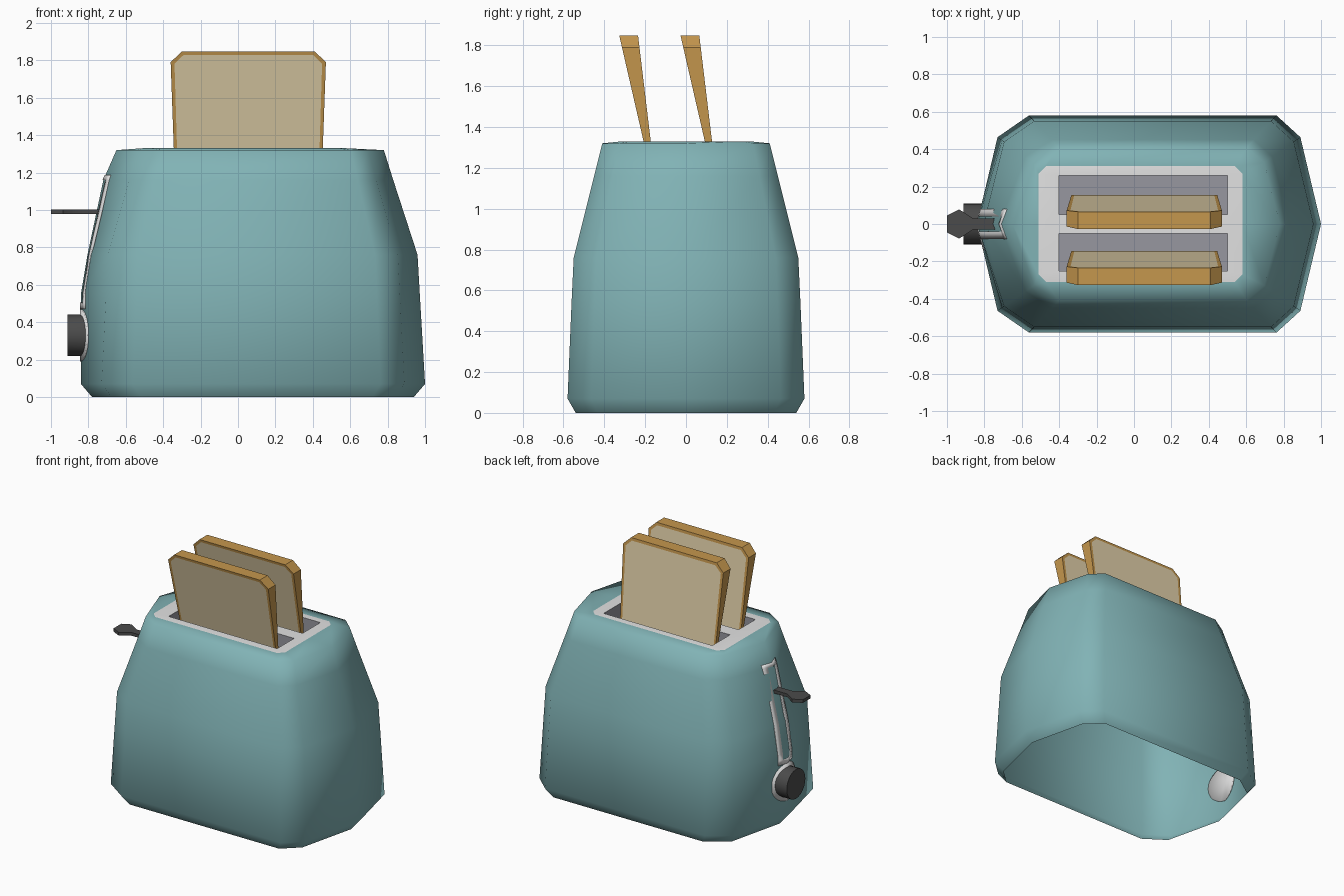
import bpy, bmesh, math

if "Cube" in bpy.data.objects:
    bpy.data.objects.remove(bpy.data.objects["Cube"])


def material(name, rgb):
    m = bpy.data.materials.new(name)
    m.diffuse_color = (*rgb, 1)
    m.use_nodes = True
    m.node_tree.nodes["Principled BSDF"].inputs["Base Color"].default_value = m.diffuse_color
    return m


TEAL = material("teal enamel", (0.22, 0.45, 0.465))
WHITE = material("white trim", (0.76, 0.76, 0.76))
GREY = material("slot grey", (0.31, 0.31, 0.35))
DARK = material("dark plastic", (0.07, 0.07, 0.07))
BREAD = material("bread", (0.76, 0.64, 0.40))
CRUST = material("crust", (0.56, 0.31, 0.075))


def finish(bm, name, mats, angle=40, normals=True):
    if normals:
        bmesh.ops.recalc_face_normals(bm, faces=bm.faces[:])
    me = bpy.data.meshes.new(name)
    bm.to_mesh(me)
    bm.free()
    for m in mats:
        me.materials.append(m)
    ob = bpy.data.objects.new(name, me)
    bpy.context.collection.objects.link(ob)
    bpy.ops.object.select_all(action='DESELECT')
    ob.select_set(True)
    bpy.context.view_layer.objects.active = ob
    bpy.ops.object.shade_smooth_by_angle(angle=math.radians(angle))
    return ob


# Body levels: z, left ridge x, right ridge x, half depth
LEVELS = [(0.0, -0.78, 0.94, 0.54), (0.07, -0.84, 1.0, 0.58),
          (0.55, -0.84, 0.972, 0.56), (0.76, -0.805, 0.96, 0.55),
          (1.16, -0.72, 0.83, 0.45), (1.32, -0.65, 0.78, 0.41)]


def body_ring(z, xl, xr, hy):
    hw = xr - 0.08
    half = [(xr, 0), (0.08 + 0.88 * hw, 0.8 * hy), (0.1 + 0.72 * hw, hy),
            (0.1 - 0.72 * hw, hy), (0.08 - 0.88 * hw, 0.8 * hy), (xl, 0)]
    return [(x, y, z) for x, y in half] + [(x, -y, z) for x, y in half[4:0:-1]]


def wall_x(y, z):
    """x of the left end wall at a given y and z"""
    for a, b in zip(LEVELS, LEVELS[1:]):
        if z <= b[0]:
            t = (z - a[0]) / (b[0] - a[0])
            _, xl, xr, hy = [p + (q - p) * t for p, q in zip(a, b)]
            corner = 0.08 - 0.88 * (xr - 0.08)
            return xl + abs(y) * (corner - xl) / (0.8 * hy)


# Body shell, open below, with trim panel and two slots on top
bm = bmesh.new()
rings = [[bm.verts.new(p) for p in body_ring(*lv)] for lv in LEVELS]
ph = [(0.58, 0), (0.58, 0.27), (0.54, 0.31), (-0.47, 0.31), (-0.51, 0.27), (-0.51, 0)]
panel = ph + [(x, -y) for x, y in ph[4:0:-1]]
rings.append([bm.verts.new((x, y, 1.33)) for x, y in panel])
for a, b in zip(rings, rings[1:]):
    for i in range(10):
        j = (i + 1) % 10
        bm.faces.new((a[i], a[j], b[j], b[i]))


def loop_edges(vs):
    out = []
    for i, v in enumerate(vs):
        w = vs[(i + 1) % len(vs)]
        out.append(bm.edges.get((v, w)) or bm.edges.new((v, w)))
    return out


edges = loop_edges(rings[-1])
holes = []
for y0, y1 in ((-0.25, -0.05), (0.05, 0.26)):
    rect = [(-0.40, y0), (0.50, y0), (0.50, y1), (-0.40, y1)]
    hole = [bm.verts.new((x, y, 1.33)) for x, y in rect]
    holes.append((hole, rect))
    edges += loop_edges(hole)
res = bmesh.ops.triangle_fill(bm, edges=edges, use_beauty=True, normal=(0, 0, 1))
for f in res["geom"]:
    if isinstance(f, bmesh.types.BMFace):
        f.material_index = 1
for hole, rect in holes:
    low = [bm.verts.new((x, y, 0.98)) for x, y in rect]
    for i in range(4):
        j = (i + 1) % 4
        bm.faces.new((hole[i], hole[j], low[j], low[i])).material_index = 2
    bm.faces.new(low).material_index = 2
finish(bm, "body", [TEAL, WHITE, GREY], 80)


# Toast slices: tapering, leaning slabs with a crust border
def toast(name, dy):
    bm = bmesh.new()
    prof = [(-0.335, 1.1), (0.445, 1.1), (0.47, 1.79), (0.41, 1.848),
            (-0.30, 1.848), (-0.36, 1.79)]
    front = [bm.verts.new((x, 0.145 - 0.2297 * (z - 1.1) + dy, z)) for x, z in prof]
    back = [bm.verts.new((x, 0.155 - 0.12 * (z - 1.1) + dy, z)) for x, z in prof]
    sides = [bm.faces.new(front), bm.faces.new(back[::-1])]
    for i in range(6):
        j = (i + 1) % 6
        bm.faces.new((front[i], back[i], back[j], front[j]))
    bmesh.ops.recalc_face_normals(bm, faces=bm.faces[:])
    bmesh.ops.inset_individual(bm, faces=sides, thickness=0.022)
    for f in sides:
        f.material_index = 1
    finish(bm, name, [CRUST, BREAD], 40)


toast("front_toast", -0.30)
toast("back_toast", 0.0)


# Painted trim that follows the left end wall
def trim(name, bm):
    ob = finish(bm, name, [WHITE], 40)
    s = ob.modifiers.new("thickness", 'SOLIDIFY')
    s.thickness = 0.009
    s.offset = 0


N = 24
circle = [(math.cos(2 * math.pi * i / N), math.sin(2 * math.pi * i / N)) for i in range(N)]

# Dial disc behind the knob, folded along the ridge
bm = bmesh.new()
axis = [bm.verts.new((wall_x(0, 0.33), 0, 0.33))]
rim = [bm.verts.new((wall_x(0.14 * c, 0.33), 0.14 * c, 0.33 + 0.14 * s)) for c, s in circle]
for i in range(N):
    bm.faces.new((axis[0], rim[i], rim[(i + 1) % N]))
trim("dial_disc", bm)

# Lever slot frame
bm = bmesh.new()
ys = [-0.08, -0.04, 0, 0.04, 0.08]
zs = [0.47, 0.505, 0.55, 0.76, 1.145, 1.16, 1.185]
grid = [[bm.verts.new((wall_x(y, z), y, z)) for y in ys] for z in zs]
for r in range(len(zs) - 1):
    for c in range(4):
        if r in (0, len(zs) - 2) or c in (0, 3):
            bm.faces.new((grid[r][c], grid[r][c + 1], grid[r + 1][c + 1], grid[r + 1][c]))
bmesh.ops.delete(bm, geom=[v for v in bm.verts if not v.link_faces], context='VERTS')
trim("lever_slot_frame", bm)

# Knob, its base meeting the wall
bm = bmesh.new()
base = [bm.verts.new((wall_x(0.11 * c, 0.33), 0.11 * c, 0.33 + 0.11 * s)) for c, s in circle]
cap = [bm.verts.new((-0.912, 0.11 * c, 0.33 + 0.11 * s)) for c, s in circle]
for i in range(N):
    j = (i + 1) % N
    bm.faces.new((base[i], base[j], cap[j], cap[i]))
bm.faces.new(cap)
finish(bm, "knob", [DARK])

# Lever: flat paddle on a stem
bm = bmesh.new()
half = [(-0.72, 0.03), (-0.86, 0.03), (-0.935, 0.078), (-1.0, 0.045)]
outline = half + [(x, -y) for x, y in half[::-1]]
lo = [bm.verts.new((x, y, 0.978)) for x, y in outline]
hi = [bm.verts.new((x, y, 1.002)) for x, y in outline]
bm.faces.new(lo)
bm.faces.new(hi)
for i in range(8):
    j = (i + 1) % 8
    bm.faces.new((lo[i], lo[j], hi[j], hi[i]))
finish(bm, "lever", [DARK])
